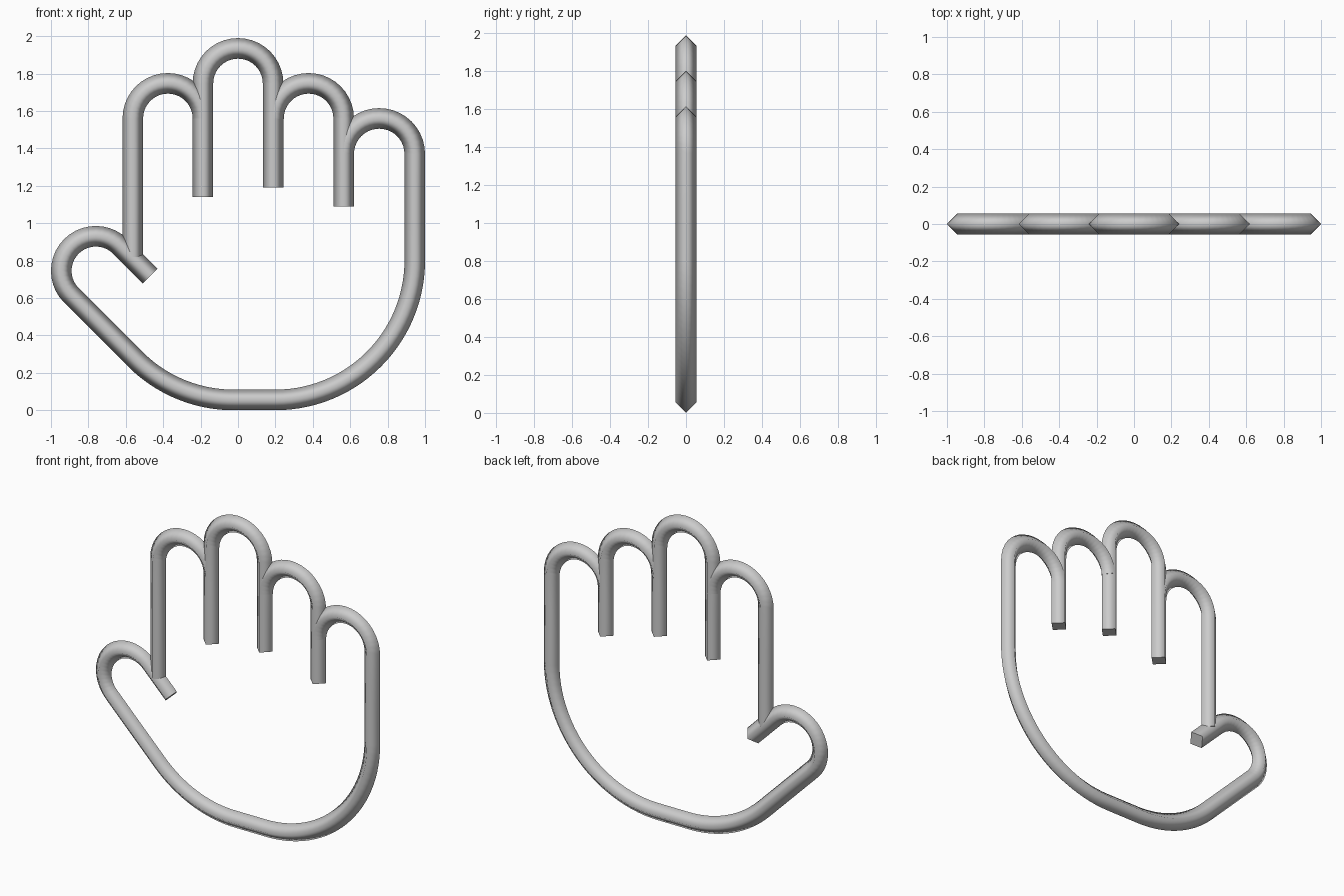
import bpy, bmesh, math
from mathutils import Vector

if "Cube" in bpy.data.objects:
    bpy.data.objects.remove(bpy.data.objects["Cube"])

R = 0.055  # half-thickness of the bar

grey = bpy.data.materials.new("grey")
grey.diffuse_color = (0.6, 0.6, 0.6, 1)
grey.use_nodes = True
grey.node_tree.nodes["Principled BSDF"].inputs["Base Color"].default_value = grey.diffuse_color


def arc(cx, cz, r, a0, a1, n=20):
    """Points on a circular arc in the xz plane, angles in degrees."""
    pts = []
    for i in range(n + 1):
        a = math.radians(a0 + (a1 - a0) * i / n)
        pts.append((cx + r * math.cos(a), cz + r * math.sin(a)))
    return pts


def bar(name, path):
    """Sweep a four-sided diamond section along a path, with flat end caps."""
    pts = [Vector((x, 0, z)) for x, z in path]
    bm = bmesh.new()
    rings = []
    for i, p in enumerate(pts):
        t = (pts[min(i + 1, len(pts) - 1)] - pts[max(i - 1, 0)]).normalized()
        n, y = Vector((-t.z, 0, t.x)) * R, Vector((0, R, 0))
        rings.append([bm.verts.new(p + d) for d in (n, y, -n, -y)])
    for a, b in zip(rings, rings[1:]):
        for k in range(4):
            m = (k + 1) % 4
            bm.faces.new((a[k], a[m], b[m], b[k])).smooth = True
    for ring in (rings[0], rings[-1]):
        cap = bm.faces.new(ring)
        for e in cap.edges:
            e.smooth = False
    bmesh.ops.recalc_face_normals(bm, faces=bm.faces)
    me = bpy.data.meshes.new(name)
    bm.to_mesh(me)
    bm.free()
    me.materials.append(grey)
    ob = bpy.data.objects.new(name, me)
    bpy.context.collection.objects.link(ob)
    return ob


# Thumb, palm edge and little finger in one continuous bar
palm_r = 0.745
bar("thumb_palm_and_little_finger",
    [(-0.47, 0.717)]
    + arc(-0.76, 0.745, 0.185, 45, 225)
    + arc(-0.023, R + palm_r, palm_r, 225, 270)
    + arc(0.2, R + palm_r, palm_r, 270, 360, 28)
    + arc(0.755, 1.37, 0.19, 0, 180))

# Index finger, running down to the thumb
bar("index_finger", [(-0.5625, 0.82)] + arc(-0.375, 1.56, 0.1875, 180, 0))

# Middle finger, with both dividers hanging below it
bar("middle_finger",
    [(-0.1875, 1.14)] + arc(0, 1.747, 0.1875, 180, 0) + [(0.1875, 1.19)])

# Ring finger, with the divider next to the little finger
bar("ring_finger", arc(0.3775, 1.56, 0.1875, 180, 0) + [(0.565, 1.09)])
